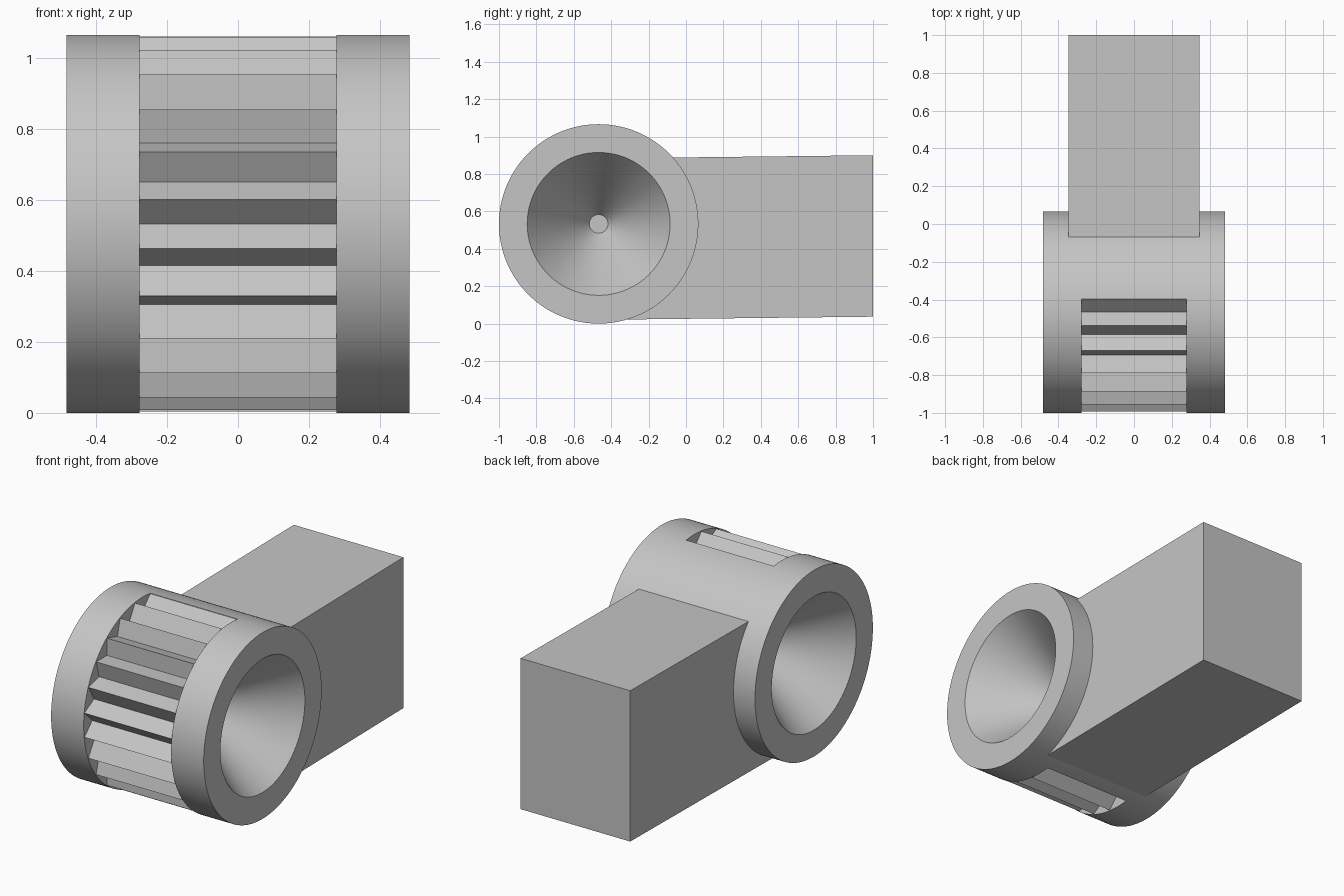
import bpy, bmesh, math
from mathutils import Matrix

if "Cube" in bpy.data.objects:
    bpy.data.objects.remove(bpy.data.objects["Cube"], do_unlink=True)

CY, CZ, R = -0.467, 0.533, 0.533      # drum axis and radius
HALF = 0.483                          # drum half width
SLOT = 0.277                          # half width of the toothed window
TIP, VALLEY, PITCH = 0.53, 0.455, 15  # tooth radii and pitch in degrees
DEPTH = 0.45                          # depth of the end recesses

grey = bpy.data.materials.new("plain grey")
grey.use_nodes = True
grey.diffuse_color = (0.56, 0.56, 0.56, 1)
grey.node_tree.nodes["Principled BSDF"].inputs["Base Color"].default_value = grey.diffuse_color


def add(name, bm):
    bmesh.ops.recalc_face_normals(bm, faces=bm.faces)
    mesh = bpy.data.meshes.new(name)
    bm.to_mesh(mesh)
    bm.free()
    mesh.materials.append(grey)
    ob = bpy.data.objects.new(name, mesh)
    bpy.context.collection.objects.link(ob)
    return ob


def prism(name, profile, half):
    """Extrude a (y, z) outline across x."""
    bm = bmesh.new()
    face = bm.faces.new([bm.verts.new((-half, y, z)) for y, z in profile])
    ext = bmesh.ops.extrude_face_region(bm, geom=[face])["geom"]
    verts = [v for v in ext if isinstance(v, bmesh.types.BMVert)]
    bmesh.ops.translate(bm, verts=verts, vec=(2 * half, 0, 0))
    return add(name, bm)


def polar(r, deg):
    """Point around the drum axis, 0 degrees facing the front."""
    a = math.radians(deg)
    return CY - r * math.cos(a), CZ + r * math.sin(a)


def circle(r, n=144):
    return [polar(r, 360 * i / n) for i in range(n)]


def cut(ob, cutter):
    mod = ob.modifiers.new("cut", 'BOOLEAN')
    mod.operation = 'DIFFERENCE'
    mod.solver = 'EXACT'
    mod.object = cutter
    bpy.context.view_layer.objects.active = ob
    bpy.ops.object.modifier_apply(modifier=mod.name)
    bpy.data.objects.remove(cutter, do_unlink=True)


# Drum with a toothed window round its front half
drum = prism("drum", circle(R), HALF)
end = 6.5 * PITCH
teeth = []
for k in range(14):
    teeth.append(polar(TIP, -end + k * PITCH))
    if k < 13:
        teeth.append(polar(VALLEY, -end + (k + 0.5) * PITCH))
outer = [polar(0.6, end - k * PITCH / 2) for k in range(27)]
cut(drum, prism("window_cutter", teeth + outer, SLOT))

# Conical recess in each end, with a small flat floor
OVER = 0.05
SLOPE = (0.382 - 0.05) / DEPTH
for side in (1, -1):
    bm = bmesh.new()
    bmesh.ops.create_cone(bm, cap_ends=True, segments=96, radius1=0.05,
                          radius2=0.382 + OVER * SLOPE, depth=DEPTH + OVER)
    turn = Matrix.Rotation(side * math.pi / 2, 4, 'Y')
    mid = side * (HALF + OVER - (DEPTH + OVER) / 2)
    bmesh.ops.transform(bm, verts=bm.verts, matrix=Matrix.Translation((mid, CY, CZ)) @ turn)
    cut(drum, add("recess_cutter", bm))

# Slightly tilted block behind, hollowed to sit against the drum
block = prism("rear_block", [(-0.32, 0.022), (1, 0.037), (1, 0.9), (-0.32, 0.885)], 0.347)
cut(block, prism("seat_cutter", circle(R - 0.01), HALF))

# Smooth round walls, crisp edges
bpy.ops.object.select_all(action='DESELECT')
for ob in (drum, block):
    ob.select_set(True)
bpy.context.view_layer.objects.active = drum
bpy.ops.object.shade_smooth_by_angle(angle=math.radians(10))
